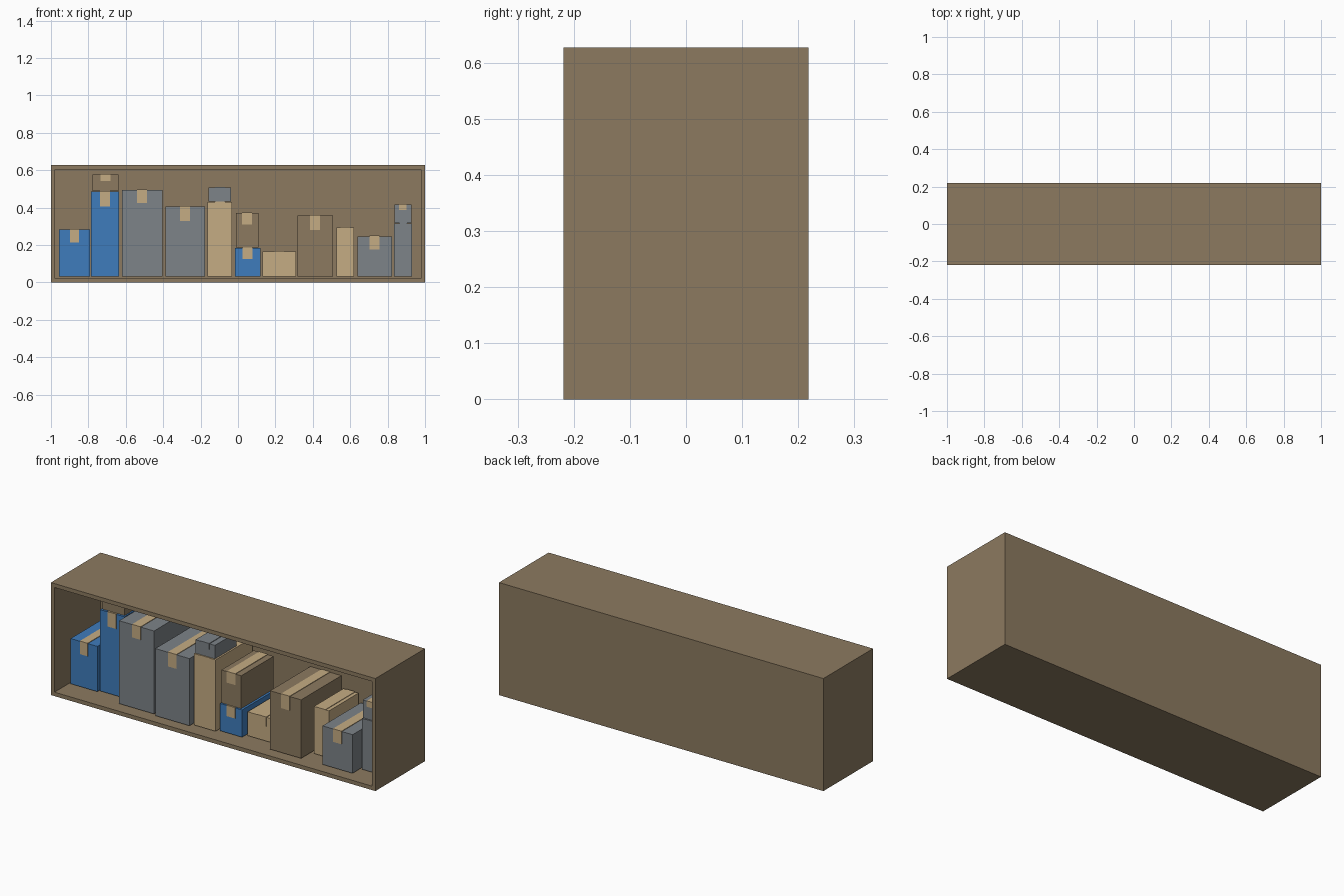
import bpy, bmesh
from mathutils import Vector

if "Cube" in bpy.data.objects:
    bpy.data.objects.remove(bpy.data.objects["Cube"])


def srgb(h):
    out = []
    for i in (0, 2, 4):
        c = int(h[i:i + 2], 16) / 255
        out.append(c / 12.92 if c <= 0.04045 else ((c + 0.055) / 1.055) ** 2.4)
    return (*out, 1)


def material(name, h):
    m = bpy.data.materials.new(name)
    m.diffuse_color = srgb(h)
    m.use_nodes = True
    m.node_tree.nodes["Principled BSDF"].inputs["Base Color"].default_value = m.diffuse_color
    return m


BROWN = material("brown cardboard", "8c7a60")
BLUE = material("blue", "3f7cbc")
GREY = material("grey", "7d8388")
TAN = material("tan", "c5ac83")


def finish(name, bm, mat):
    bmesh.ops.recalc_face_normals(bm, faces=bm.faces[:])
    me = bpy.data.meshes.new(name)
    bm.to_mesh(me)
    bm.free()
    me.materials.append(mat)
    ob = bpy.data.objects.new(name, me)
    bpy.context.collection.objects.link(ob)
    return ob


def add_block(bm, lo, hi):
    lo, hi = Vector(lo), Vector(hi)
    verts = bmesh.ops.create_cube(bm, size=1)["verts"]
    for v in verts:
        v.co = (lo + hi) / 2 + v.co * (hi - lo)


# Shelf: closed block with a recess opened in the front face
HY, TOP, WALL = 0.2185, 0.627, 0.031
bm = bmesh.new()
add_block(bm, (-1, -HY, 0), (1, HY, TOP))
bm.normal_update()
front = min(bm.faces, key=lambda f: f.calc_center_median().y)
bmesh.ops.inset_individual(bm, faces=[front], thickness=WALL)
deep = bmesh.ops.extrude_face_region(bm, geom=[front])["geom"]
bmesh.ops.translate(bm, verts=[g for g in deep if isinstance(g, bmesh.types.BMVert)],
                    vec=(0, 2 * HY - WALL, 0))
if front.is_valid:
    bmesh.ops.delete(bm, geom=[front], context="FACES_ONLY")
finish("shelf", bm, BROWN)


def carton(name, x0, x1, z0, z1, y0, y1, mat, tape=TAN, drop=0.07, width=0.053):
    """Carton with a strip of tape over the top and down the front."""
    t = 0.003
    bm = bmesh.new()
    add_block(bm, (x0, y0, z0), (x1, y1, z1))
    finish(name, bm, mat)
    c = (x0 + x1) / 2
    a, b = c - width / 2, c + width / 2
    # L-shaped tape profile in the y-z plane, extruded across the tape width
    profile = [(y0 - t, z1 - drop), (y0, z1 - drop), (y0, z1),
               (y1, z1), (y1, z1 + t), (y0 - t, z1 + t)]
    bm = bmesh.new()
    face = bm.faces.new([bm.verts.new((a, y, z)) for y, z in profile])
    ext = bmesh.ops.extrude_face_region(bm, geom=[face])["geom"]
    bmesh.ops.translate(bm, verts=[g for g in ext if isinstance(g, bmesh.types.BMVert)],
                        vec=(b - a, 0, 0))
    finish(name + "_tape", bm, tape)


F = WALL + 0.001  # floor of the recess
# Cartons from left to right
carton("short_blue_carton", -0.957, -0.792, F, 0.284, -0.107, 0.18, BLUE, width=0.048)
carton("tall_blue_carton", -0.786, -0.636, F, 0.485, -0.092, 0.18, BLUE, drop=0.08)
carton("small_brown_carton", -0.777, -0.64, 0.488, 0.576, -0.085, 0.15, BROWN, drop=0.033)
carton("tall_grey_carton", -0.62, -0.405, F, 0.494, -0.161, 0.18, GREY)
carton("wide_grey_carton", -0.388, -0.177, F, 0.406, -0.174, 0.18, GREY, drop=0.077)
carton("tall_tan_carton", -0.163, -0.031, F, 0.43, -0.153, 0.17, TAN)
carton("small_grey_carton", -0.157, -0.037, 0.433, 0.508, -0.15, 0.04, GREY, tape=GREY, drop=0.03)
carton("low_blue_carton", -0.017, 0.119, F, 0.184, -0.134, 0.16, BLUE, drop=0.058)
carton("stacked_brown_carton", -0.012, 0.11, 0.187, 0.37, -0.129, 0.156, BROWN, drop=0.06)
carton("low_tan_carton", 0.131, 0.31, F, 0.165, -0.102, 0.17, TAN, drop=0.05)
carton("brown_carton", 0.317, 0.508, F, 0.358, -0.17, 0.184, BROWN, drop=0.077)
carton("narrow_tan_carton", 0.527, 0.62, F, 0.294, -0.085, 0.175, TAN)
carton("low_grey_carton", 0.638, 0.823, F, 0.247, -0.167, 0.17, GREY, drop=0.07)
carton("narrow_grey_carton", 0.834, 0.931, F, 0.315, -0.1, 0.16, GREY, tape=GREY, width=0.04)
carton("stacked_grey_carton", 0.836, 0.928, 0.318, 0.417, -0.095, 0.15, GREY, drop=0.03, width=0.04)
